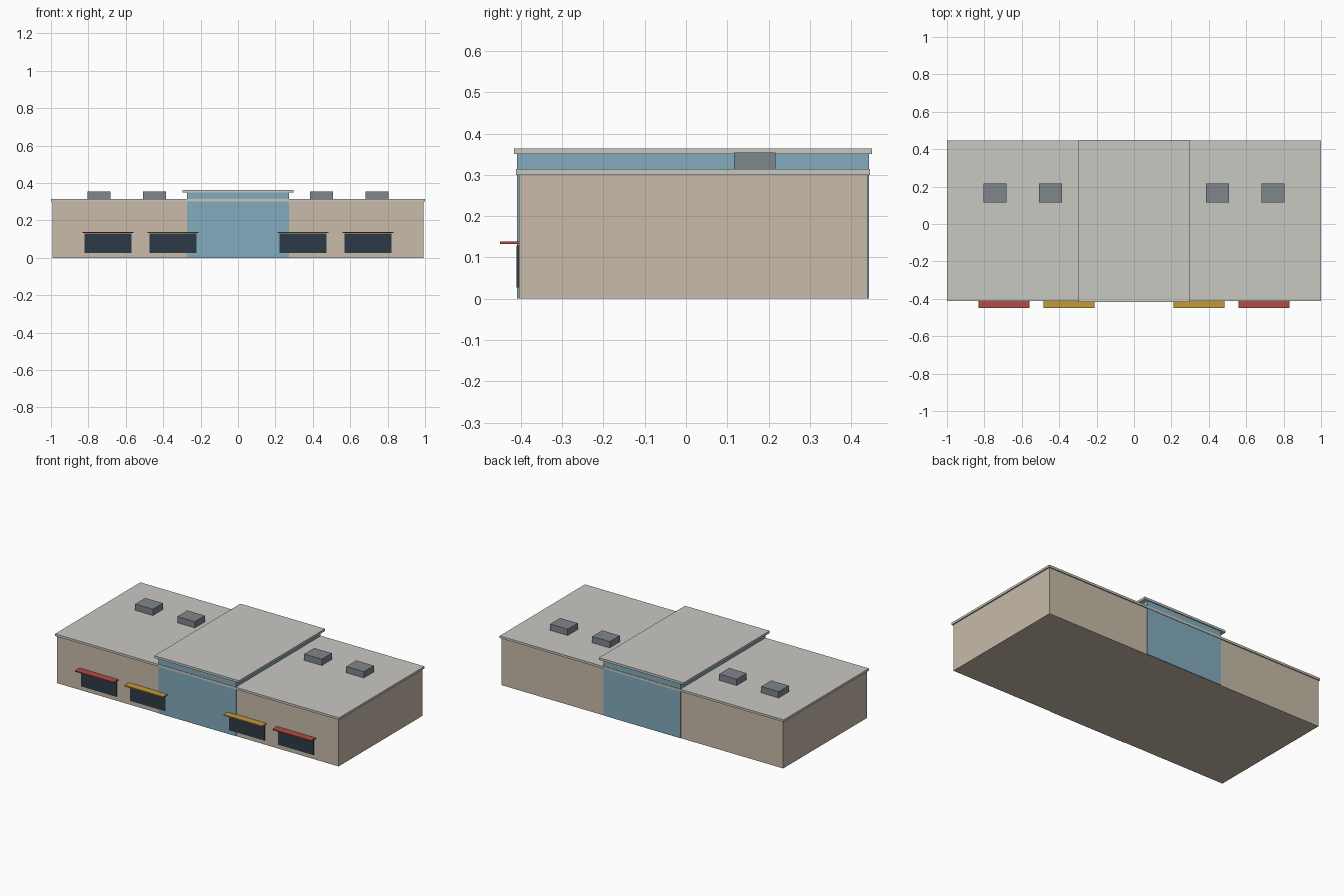
import bpy
import bmesh

cube = bpy.data.objects.get("Cube")
if cube:
    bpy.data.objects.remove(cube, do_unlink=True)


def material(name, rgb):
    """Flat material from 0-255 display colour, stored as linear."""
    lin = [((c / 255 + 0.055) / 1.055) ** 2.4 for c in rgb]
    mat = bpy.data.materials.new(name)
    mat.use_nodes = True
    mat.diffuse_color = (*lin, 1)
    mat.node_tree.nodes["Principled BSDF"].inputs["Base Color"].default_value = (*lin, 1)
    return mat


beige = material("beige_wall", (200, 187, 169))
blue = material("blue_glass", (130, 172, 189))
pale = material("pale_roof", (201, 200, 194))
navy = material("dark_window", (45, 58, 70))
red = material("red_awning", (178, 76, 72))
gold = material("gold_awning", (196, 152, 56))
grey = material("grey_metal", (128, 134, 140))


def box(name, mat, x, y, z):
    """Box spanning the given (low, high) ranges."""
    bm = bmesh.new()
    bmesh.ops.create_cube(bm, size=1)
    spans = (x, y, z)
    for v in bm.verts:
        v.co = [(lo + hi) / 2 + c * (hi - lo) for c, (lo, hi) in zip(v.co, spans)]
    mesh = bpy.data.meshes.new(name)
    bm.to_mesh(mesh)
    bm.free()
    mesh.materials.append(mat)
    obj = bpy.data.objects.new(name, mesh)
    bpy.context.collection.objects.link(obj)
    return obj


def around(centre, width):
    return (centre - width / 2, centre + width / 2)


# Main hall and its overhanging roof slab
box("main_building", beige, around(0, 1.984), (-0.405, 0.439), (0, 0.3))
box("main_roof", pale, around(0, 2), (-0.412, 0.446), (0.3, 0.314))

# Taller glass entrance hall running front to back
box("glass_atrium", blue, around(0, 0.544), (-0.409, 0.443), (0.001, 0.35))
box("atrium_roof", pale, around(0, 0.596), (-0.416, 0.45), (0.35, 0.364))

# Shop windows, awnings and rooftop units on both wings
for side, s in (("left", 1), ("right", -1)):
    for place, x, awning_mat in (("inner", 0.348, gold), ("outer", 0.695, red)):
        tag = f"{place}_{side}"
        box(f"shop_window_{tag}", navy, around(s * x, 0.25), (-0.41, -0.402), (0.027, 0.129))
        box(f"awning_{tag}", awning_mat, around(s * x, 0.273), (-0.45, -0.403), (0.132, 0.139))
    for place, x in (("inner", 0.447), ("outer", 0.743)):
        box(f"roof_unit_{place}_{side}", grey, around(s * x, 0.124), (0.116, 0.217), (0.31, 0.354))
